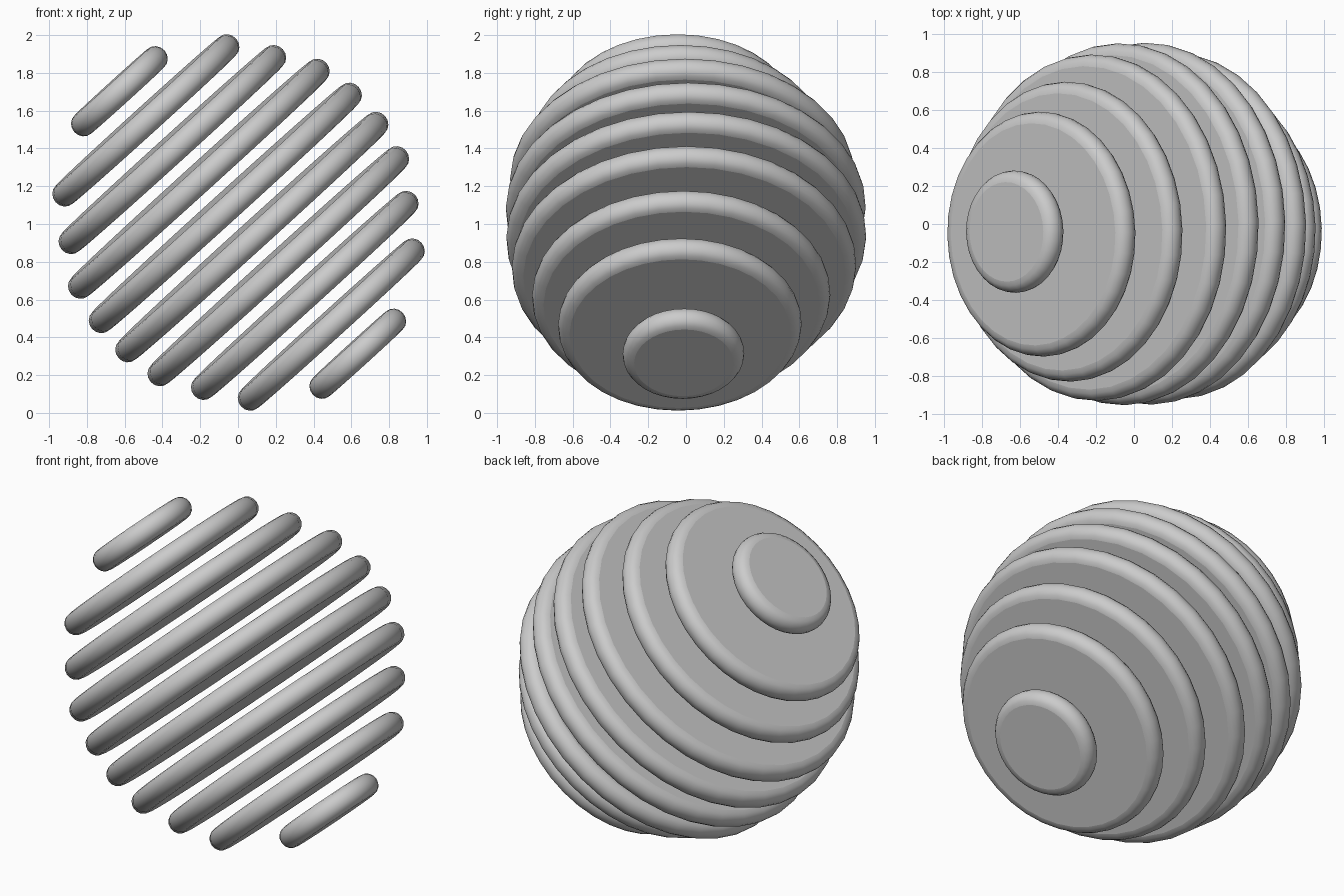
import bpy, bmesh, math
from mathutils import Vector

if "Cube" in bpy.data.objects:
    bpy.data.objects.remove(bpy.data.objects["Cube"])

# Ball made of ten parallel round-edged discs along a tilted axis
RADII = [0.322, 0.645, 0.79, 0.912, 0.953]       # outer disc to middle disc
Y_SHIFT = [-0.027, -0.043, -0.033, -0.015, 0.0]
AXIS = Vector((-0.672, -0.0144, 0.740)).normalized()
CENTRE = Vector((0.003, 0, 1.008))
PITCH, HALF, RIM = 0.2086, 0.065, 0.06
SEGS, STEPS = 36, 8


def disc(name, radius, location):
    bm = bmesh.new()
    rings = []
    # rounded rim from lower to upper face
    for j in range(STEPS + 1):
        a = math.pi * (j / STEPS - 0.5)
        r = radius - RIM + RIM * math.cos(a)
        z = HALF * math.sin(a)
        rings.append([bm.verts.new((r * math.cos(2 * math.pi * i / SEGS),
                                    r * math.sin(2 * math.pi * i / SEGS), z))
                      for i in range(SEGS)])
    for lo, hi in zip(rings, rings[1:]):
        for i in range(SEGS):
            k = (i + 1) % SEGS
            bm.faces.new((lo[i], lo[k], hi[k], hi[i])).smooth = True
    # flat faces
    bm.faces.new(rings[-1])
    bm.faces.new(rings[0][::-1])
    mesh = bpy.data.meshes.new(name)
    bm.to_mesh(mesh)
    bm.free()
    ob = bpy.data.objects.new(name, mesh)
    bpy.context.collection.objects.link(ob)
    ob.location = location
    ob.rotation_euler = AXIS.to_track_quat('Z', 'Y').to_euler()
    return ob


for n in range(10):
    k = min(n, 9 - n)
    disc(f"disc_{n + 1}", RADII[k],
         CENTRE + AXIS * PITCH * (4.5 - n) + Vector((0, Y_SHIFT[k], 0)))
